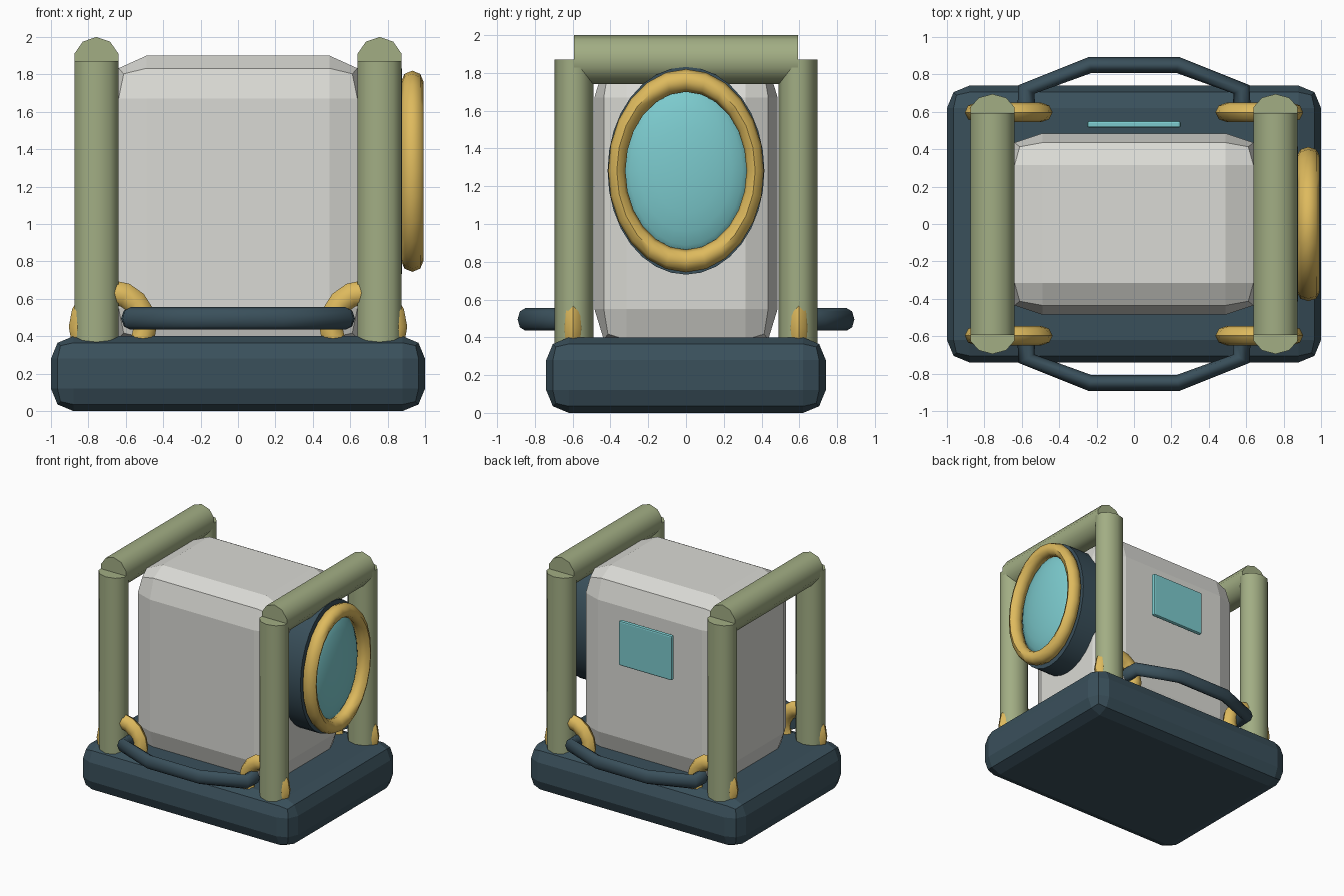
import bpy
import bmesh
import math
from mathutils import Matrix, Vector

if "Cube" in bpy.data.objects:
    bpy.data.objects.remove(bpy.data.objects["Cube"], do_unlink=True)


def material(name, rgb):
    mat = bpy.data.materials.new(name)
    mat.use_nodes = True
    color = (*rgb, 1.0)
    mat.diffuse_color = color
    mat.node_tree.nodes["Principled BSDF"].inputs["Base Color"].default_value = color
    return mat


NAVY = material("dark_slate_blue", (0.042, 0.08, 0.105))
GREY = material("light_grey", (0.70, 0.70, 0.66))
GREEN = material("sage_green", (0.36, 0.42, 0.23))
GOLD = material("brass", (0.73, 0.49, 0.11))
TEAL = material("teal_glass", (0.20, 0.59, 0.61))

TO_X = Matrix.Rotation(math.radians(90), 4, "Y")
TO_Y = Matrix.Rotation(math.radians(90), 4, "X")
UPRIGHT = Matrix.Identity(4)


def place(center, scale, turn=UPRIGHT):
    return Matrix.Translation(center) @ Matrix.Diagonal((*scale, 1.0)) @ turn


def add_object(name, bm, mat, smooth=False):
    bmesh.ops.recalc_face_normals(bm, faces=bm.faces)
    mesh = bpy.data.meshes.new(name)
    bm.to_mesh(mesh)
    bm.free()
    obj = bpy.data.objects.new(name, mesh)
    bpy.context.collection.objects.link(obj)
    mesh.materials.append(mat)
    if smooth:
        bpy.ops.object.select_all(action="DESELECT")
        obj.select_set(True)
        bpy.context.view_layer.objects.active = obj
        bpy.ops.object.shade_smooth_by_angle(angle=math.radians(50))
    return obj


def bevelled_box(name, low, high, width, mat, segments=2):
    """Box with a bevel width of its own along each axis."""
    bm = bmesh.new()
    bmesh.ops.create_cube(bm, size=2)
    bmesh.ops.bevel(bm, geom=bm.edges[:], offset=0.5, segments=segments,
                    profile=0.5, affect="EDGES")
    for v in bm.verts:
        for i in range(3):
            mid, half = (low[i] + high[i]) / 2, (high[i] - low[i]) / 2
            inset = (1 - abs(v.co[i])) / 0.5 * width[i]
            v.co[i] = mid + math.copysign(half - inset, v.co[i])
    return add_object(name, bm, mat)


def cylinder(name, matrix, sides, mat):
    bm = bmesh.new()
    bmesh.ops.create_cone(bm, cap_ends=True, segments=sides, radius1=1,
                          radius2=1, depth=2, matrix=matrix)
    return add_object(name, bm, mat, True)


def ring(name, matrix, major, minor, sides, mat):
    """Circle profile spun about z, then placed."""
    bm = bmesh.new()
    circle = bmesh.ops.create_circle(
        bm, segments=8, radius=minor,
        matrix=Matrix.Translation((major, 0, 0)) @ TO_Y)
    edges = list({e for v in circle["verts"] for e in v.link_edges})
    bmesh.ops.spin(bm, geom=circle["verts"] + edges, cent=(0, 0, 0),
                   axis=(0, 0, 1), angle=math.tau, steps=sides,
                   use_merge=True)
    bmesh.ops.remove_doubles(bm, verts=bm.verts[:], dist=0.0005)
    bm.transform(matrix)
    return add_object(name, bm, mat, True)


# Base slab and main body
bevelled_box("base", (-1, -0.74, 0), (1, 0.74, 0.4), (0.12, 0.12, 0.12), NAVY)
bevelled_box("body", (-0.7, -0.485, 0.32), (0.7, 0.485, 1.9),
             (0.21, 0.17, 0.23), GREY)

# Frame: two posts and a top bar on each side, with brass rings at the feet
for side, x in (("left", 0.757), ("right", -0.757)):
    cylinder(side + "_top_bar", place((x, 0, 1.87), (0.124, 0.593, 0.13), TO_Y),
             10, GREEN)
    for end, y in (("front", -0.593), ("back", 0.593)):
        cylinder(f"{end}_{side}_post",
                 place((x, y, 1.105), (0.124, 0.102, 0.767)), 10, GREEN)
        ring(f"{end}_{side}_foot_ring",
             place((math.copysign(0.67, x), math.copysign(0.597, y), 0.45),
                   (1, 0.84, 1.06), TO_Y), 0.173, 0.062, 16, GOLD)

# Carrying handles at the front and back
DEPTH_SCALE = 0.85
half_path = [(0.575, 0.60), (0.575, 0.72), (0.235, 0.85)]
path = half_path + [(-x, y) for x, y in reversed(half_path)]
for end, sign in (("front", -1), ("back", 1)):
    curve = bpy.data.curves.new(end + "_handle", "CURVE")
    curve.dimensions = "3D"
    curve.twist_mode = "Z_UP"
    curve.bevel_depth = 0.05
    curve.bevel_resolution = 2
    curve.use_fill_caps = True
    spline = curve.splines.new("POLY")
    spline.points.add(len(path) - 1)
    for point, (x, y) in zip(spline.points, path):
        point.co = (x, sign * y / DEPTH_SCALE, 0, 1)
    curve.materials.append(NAVY)
    handle = bpy.data.objects.new(end + "_handle", curve)
    handle.location.z = 0.495
    handle.scale = (1, DEPTH_SCALE, 1.2)
    bpy.context.collection.objects.link(handle)

# Porthole on the left side: housing, domed glass and brass rim
cylinder("porthole_housing",
         place((0.753, 0, 1.282), (0.125, 0.415, 0.55), TO_X), 32, NAVY)
bm = bmesh.new()
bmesh.ops.create_uvsphere(bm, u_segments=24, v_segments=12, radius=1,
                          matrix=place((0.86, 0, 1.282), (0.11, 0.345, 0.455), TO_X))
add_object("porthole_glass", bm, TEAL, True)
ring("porthole_rim", place((0.932, 0, 1.282), (1, 0.767, 1), TO_X),
     0.478, 0.06, 24, GOLD)

# Small display panel standing just off the back
bevelled_box("back_panel", (-0.25, 0.515, 1.2), (0.25, 0.55, 1.58),
             (0.012, 0.01, 0.012), TEAL)
